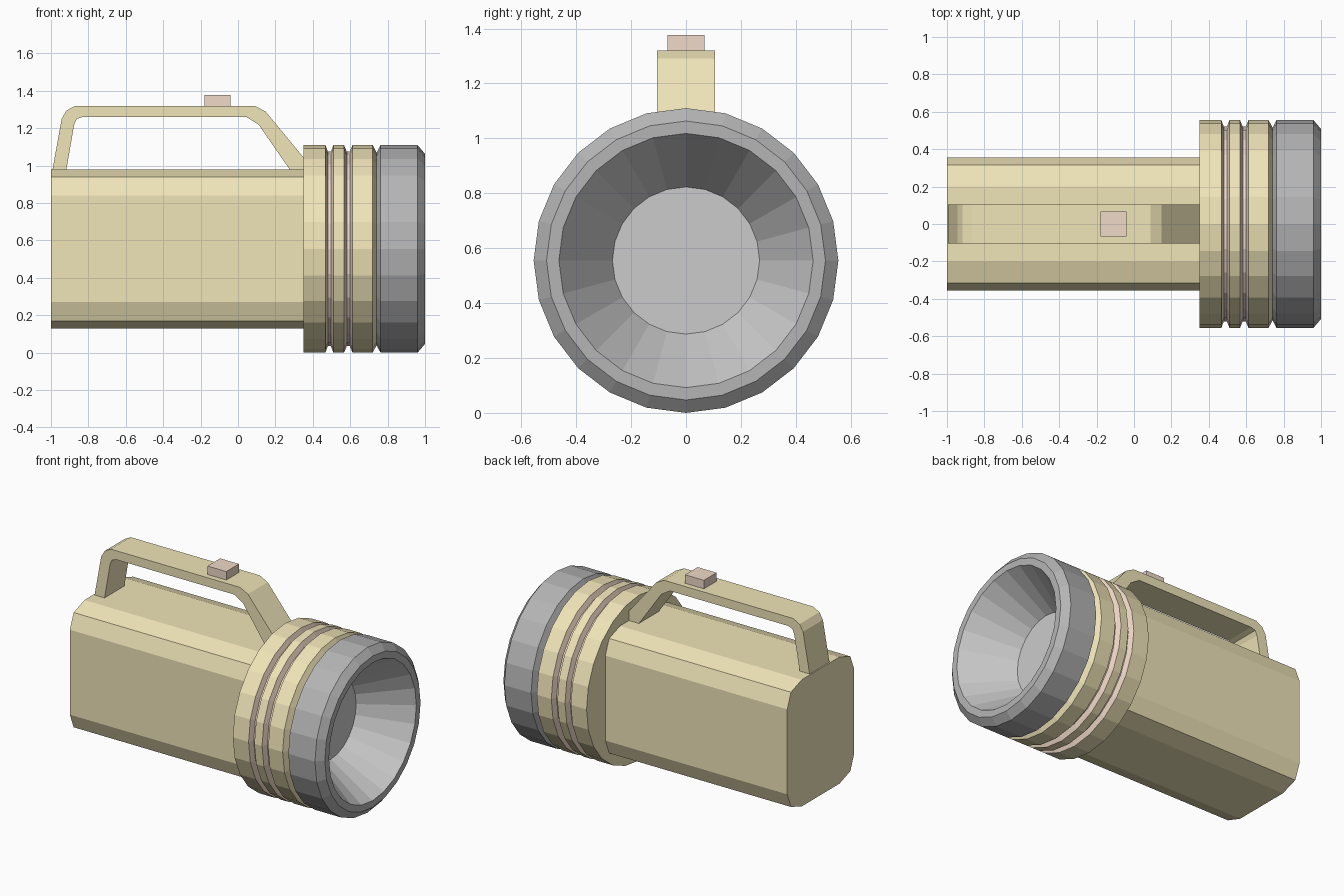
import bpy, bmesh
from math import sin, cos, tau

if "Cube" in bpy.data.objects:
    bpy.data.objects.remove(bpy.data.objects["Cube"])

AXIS_Z = 0.555   # height of the lamp axis
SIDES = 24


def material(name, rgb):
    m = bpy.data.materials.new(name)
    m.diffuse_color = (*rgb, 1)
    m.use_nodes = True
    m.node_tree.nodes["Principled BSDF"].inputs["Base Color"].default_value = m.diffuse_color
    return m


YELLOW = material("yellow_plastic", (0.87, 0.78, 0.48))
PINK = material("pink_rubber", (0.87, 0.70, 0.58))
DARK = material("dark_grey", (0.46, 0.46, 0.46))
LIGHT = material("light_grey", (0.68, 0.68, 0.68))


def finish(name, bm, mat):
    me = bpy.data.meshes.new(name)
    bm.to_mesh(me)
    bm.free()
    me.materials.append(mat)
    ob = bpy.data.objects.new(name, me)
    bpy.context.collection.objects.link(ob)
    return ob


def lathe(name, profile, mat, cap_end=False):
    """Revolve (x, radius) points around the lamp axis."""
    bm = bmesh.new()
    rings = [[bm.verts.new((x, r * sin(tau * i / SIDES), AXIS_Z + r * cos(tau * i / SIDES)))
              for i in range(SIDES)] for x, r in profile]
    for a, b in zip(rings, rings[1:]):
        for i in range(SIDES):
            j = (i + 1) % SIDES
            bm.faces.new((a[i], b[i], b[j], a[j]))
    if cap_end:
        bm.faces.new(rings[-1][::-1])
    bm.normal_update()
    return finish(name, bm, mat)


def prism(name, points, offset, mat):
    """Extrude a closed outline of 3D points along offset."""
    bm = bmesh.new()
    face = bm.faces.new([bm.verts.new(p) for p in points])
    ext = bmesh.ops.extrude_face_region(bm, geom=[face], use_keep_orig=True)
    bmesh.ops.translate(bm, vec=offset,
                        verts=[g for g in ext["geom"] if isinstance(g, bmesh.types.BMVert)])
    bmesh.ops.recalc_face_normals(bm, faces=bm.faces)
    return finish(name, bm, mat)


# battery case: rectangle with two-step corners
corner = [(0.355, 0.285), (0.315, 0.385), (0.20, 0.425)]
section = []
for sy, sz, order in ((1, 1, 1), (-1, 1, -1), (-1, -1, 1), (1, -1, -1)):
    section += [(sy * y, sz * z) for y, z in corner[::order]]
prism("battery_case", [(-1, y, AXIS_Z + z) for y, z in section], (1.36, 0, 0), YELLOW)

# carrying handle
outer = [(-0.995, 0.96), (-0.943, 1.25), (-0.917, 1.295), (-0.87, 1.32),
         (0.088, 1.32), (0.147, 1.29), (0.37, 1.02), (0.37, 0.96)]
inner = [(0.29, 0.96), (0.11, 1.22), (0.045, 1.26), (-0.83, 1.26),
         (-0.862, 1.25), (-0.876, 1.22), (-0.921, 0.96)]
prism("handle", [(x, -0.105, z) for x, z in outer + inner], (0, 0.21, 0), YELLOW)

# switch on the handle
prism("switch", [(x, y, 1.315) for x, y in
                 ((-0.18, -0.067), (-0.04, -0.067), (-0.04, 0.067), (-0.18, 0.067))],
      (0, 0, 0.062), PINK)

# lamp head: yellow bands separated by V grooves
R, DEEP = 0.555, 0.515
lathe("head_back_band", [(0.35, 0.34), (0.35, R), (0.467, R)], YELLOW)
lathe("head_middle_band", [(0.51, R), (0.567, R)], YELLOW)
lathe("head_front_band", [(0.612, R), (0.72, R), (0.741, DEEP)], YELLOW)
for i, (x0, x1) in enumerate(((0.467, 0.51), (0.567, 0.612))):
    mid = (x0 + x1) / 2
    lathe(f"groove_{i + 1}", [(x0, R), (mid - 0.008, DEEP + 0.005),
                              (mid + 0.008, DEEP + 0.005), (x1, R)], PINK)

# bezel, reflector cone and its floor
lathe("bezel", [(0.741, DEEP), (0.762, R), (0.96, R), (1.0, 0.508), (1.0, 0.463)], DARK)
lathe("reflector", [(1.0, 0.463), (0.69, 0.268)], LIGHT, cap_end=True)
